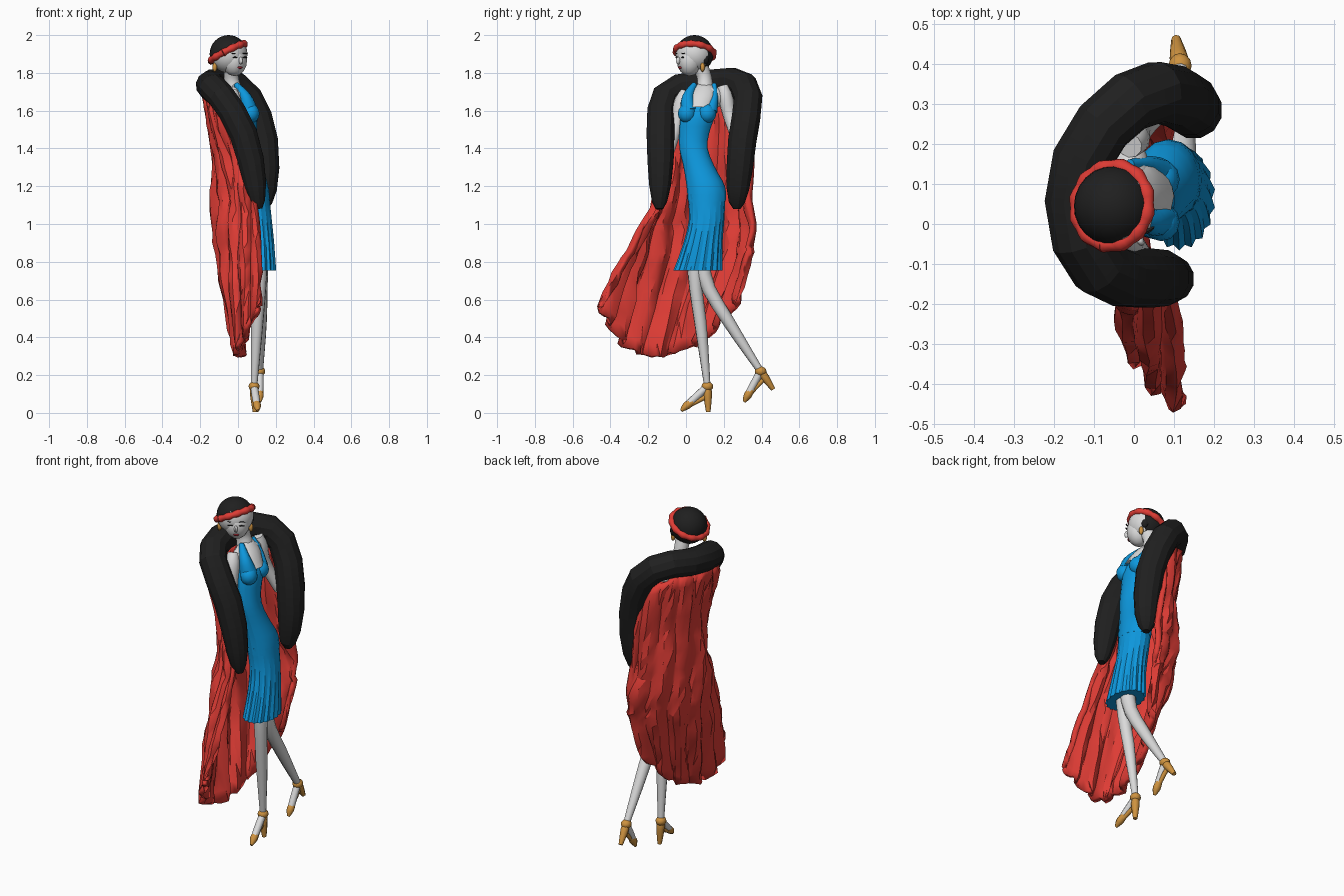
import bpy, bmesh, math, random
from mathutils import Vector, Matrix, noise

random.seed(4)
cube = bpy.data.objects.get("Cube")
if cube:
    bpy.data.objects.remove(cube, do_unlink=True)


def material(name, r, g, b):
    m = bpy.data.materials.new(name)
    m.use_nodes = True
    m.diffuse_color = (r, g, b, 1)
    m.node_tree.nodes["Principled BSDF"].inputs["Base Color"].default_value = (r, g, b, 1)
    return m


RED = material("coat red", .73, .045, .035)
BLACK = material("fur black", .014, .014, .014)
BLUE = material("dress blue", .004, .31, .72)
SKIN = material("pale skin", .7, .7, .7)
GOLD = material("gold", .62, .29, .05)
LIPS = material("lip red", .3, .02, .03)


def finish(name, bm, *mats, angle=50):
    bmesh.ops.recalc_face_normals(bm, faces=bm.faces)
    me = bpy.data.meshes.new(name)
    bm.to_mesh(me)
    bm.free()
    ob = bpy.data.objects.new(name, me)
    bpy.context.collection.objects.link(ob)
    for m in mats:
        me.materials.append(m)
    if angle:
        bpy.ops.object.select_all(action='DESELECT')
        ob.select_set(True)
        bpy.context.view_layer.objects.active = ob
        bpy.ops.object.shade_smooth_by_angle(angle=math.radians(angle))
    return ob


def spline(pts, t):
    """Smooth curve through the points, t from 0 to 1."""
    n = len(pts) - 1
    i = min(int(t * n), n - 1)
    f = t * n - i
    a, b, c, d = (Vector(pts[max(0, min(n, k))]) for k in range(i - 1, i + 3))
    return .5 * (2 * b + (c - a) * f + (2 * a - 5 * b + 4 * c - d) * f ** 2
                 + (3 * b - a - 3 * c + d) * f ** 3)


def bridge(bm, rings):
    rings = [[bm.verts.new(p) for p in r] for r in rings]
    n = len(rings[0])
    for r, s in zip(rings, rings[1:]):
        for i in range(n):
            bm.faces.new((r[i], r[(i + 1) % n], s[(i + 1) % n], s[i]))
    bm.faces.new(rings[0])
    bm.faces.new(rings[-1])


def tube(name, pts, mat, steps=8, sides=10, angle=50):
    """Round limb along points given as x, y, z, radius."""
    samples = [spline(pts, k / steps) for k in range(steps + 1)]
    rings, last, side = [], None, None
    for k, s in enumerate(samples):
        d = (samples[min(k + 1, steps)].xyz - samples[max(k - 1, 0)].xyz).normalized()
        side = last.rotation_difference(d) @ side if last else d.orthogonal().normalized()
        last = d
        rings.append([s.xyz + s.w * (Matrix.Rotation(math.tau * i / sides, 3, d) @ side)
                      for i in range(sides)])
    bm = bmesh.new()
    bridge(bm, rings)
    return finish(name, bm, mat, angle=angle)


def body(name, rows, mat, steps, sides, pleat=0, angle=50):
    """Upright loft through rows of x, y, z, x radius, y radius."""
    rings = []
    for k in range(steps + 1):
        t = k / steps
        x, y, z, rx, ry = [spline([(r[c], 0) for r in rows], t)[0] for c in range(5)]
        ring = []
        for i in range(sides):
            a = math.tau * i / sides
            f = 1 + pleat * t * (i % 2 - .5)
            ring.append((x + rx * f * math.cos(a), y + ry * f * math.sin(a), z))
        rings.append(ring)
    bm = bmesh.new()
    bridge(bm, rings)
    return finish(name, bm, mat, angle=angle)


def ball(name, pos, size, mat, turn=Matrix(), seg=12, more=None):
    bm = bmesh.new()
    bmesh.ops.create_uvsphere(bm, u_segments=seg, v_segments=seg * 2 // 3, radius=1)
    bm.transform(Matrix.Translation(pos) @ turn @ Matrix.Diagonal((*size, 1)))
    if more:
        for f in bm.faces:
            f.material_index = more(f.calc_center_median())
    return finish(name, bm, mat, *([SKIN] if more else []))


# Fur collar wrapped behind the shoulders and hanging down both sides
tube("fur_collar", [(.11, -.14, 1.08, .02), (.1, -.14, 1.14, .048), (.08, -.135, 1.28, .068),
                    (.035, -.135, 1.46, .076), (-.04, -.13, 1.61, .075), (-.11, -.085, 1.7, .075),
                    (-.147, .03, 1.73, .076), (-.13, .16, 1.745, .076), (-.06, .265, 1.75, .076),
                    (.03, .325, 1.7, .077), (.1, .32, 1.58, .078), (.14, .295, 1.42, .077),
                    (.15, .28, 1.24, .068), (.14, .27, 1.13, .05), (.14, .27, 1.08, .02)],
     BLACK, steps=18, sides=12, angle=20)

# Coat: a crumpled sheet open at the front, trailing to one side
coat_rows = [
    [(-.05, -.13, 1.58), (-.14, -.08, 1.66), (-.165, .08, 1.68), (-.1, .25, 1.68), (.05, .33, 1.6)],
    [(.03, -.11, 1.36), (-.07, -.08, 1.36), (-.125, .06, 1.36), (-.07, .26, 1.36), (.09, .335, 1.36)],
    [(.09, -.15, 1.12), (-.01, -.13, 1.12), (-.11, .03, 1.12), (-.06, .26, 1.12), (.12, .345, 1.12)],
    [(.11, -.27, .9), (.0, -.22, .9), (-.105, .0, .9), (-.04, .25, .9), (.14, .365, .92)],
    [(.12, -.37, .74), (.01, -.29, .68), (-.055, -.07, .62), (-.01, .19, .7), (.14, .33, .8)],
    [(.115, -.45, .56), (.02, -.35, .38), (.005, -.15, .3), (.04, .09, .39), (.11, .27, .6)]]
bm = bmesh.new()
NU, NV = 40, 20
grid = []
for j in range(NV + 1):
    v = j / NV
    line = []
    for i in range(NU + 1):
        u = i / NU
        p = spline([spline(r, u) for r in coat_rows], v)
        out = Vector((p.x - .1, p.y - .08 + .2 * v * v, 0)).normalized()
        fold = (.006 + .016 * v) * math.sin(u * 50 + 1.5 * math.sin(v * 6))
        lump = .024 * noise.noise(Vector((u * 7, v * 7, 2)))
        p += out * (fold + lump + random.uniform(-.006, .006))
        p.z += random.uniform(-.01, .01)
        line.append(bm.verts.new(p))
    grid.append(line)
for a, b in zip(grid, grid[1:]):
    for i in range(NU):
        bm.faces.new((a[i], b[i], b[i + 1]))
        bm.faces.new((a[i], b[i + 1], a[i + 1]))
coat = finish("coat", bm, RED, angle=25)
solid = coat.modifiers.new("thickness", 'SOLIDIFY')
solid.thickness = .032
solid.offset = 0

# Dress: fitted bodice and pleated skirt
body("dress_bodice", [(.012, .08, 1.65, .05, .085), (.03, .065, 1.58, .07, .092),
                      (.04, .045, 1.49, .06, .08), (.05, .04, 1.4, .058, .075),
                      (.065, .07, 1.3, .066, .083), (.08, .105, 1.2, .08, .102),
                      (.09, .11, 1.12, .08, .1)], BLUE, 14, 16, angle=25)
body("dress_skirt", [(.085, .108, 1.16, .08, .1), (.1, .11, 1.03, .078, .092),
                     (.11, .09, .9, .08, .1), (.113, .064, .755, .086, .124)],
     BLUE, 6, 36, pleat=.1, angle=15)
for side, y in (("right", .005), ("left", .112)):
    ball(f"bust_{side}", (.068, y, 1.585), (.046, .048, .05), BLUE)
tube("strap_right", [(.058, .015, 1.6, .048), (.04, .01, 1.67, .032), (-.01, .045, 1.74, .014)], BLUE)
tube("strap_left", [(.06, .13, 1.6, .038), (.033, .15, 1.67, .02), (-.01, .15, 1.74, .012)], BLUE)

# Shoulders, neck and arms
ball("shoulders", (-.01, .1, 1.67), (.055, .12, .065), SKIN)
body("chest", [(-.02, .1, 1.74, .03, .04), (.015, .09, 1.69, .045, .07),
               (.04, .07, 1.62, .06, .075)], SKIN, 5, 12)
tube("neck", [(-.035, .075, 1.84, .042), (-.035, .098, 1.77, .04), (-.02, .1, 1.69, .05)], SKIN)
tube("arm_left", [(-.01, .195, 1.73, .03), (0, .21, 1.67, .04), (.01, .235, 1.56, .035),
                  (.07, .29, 1.4, .03)], SKIN)
tube("arm_right", [(-.03, -.0, 1.7, .03), (-.02, -.025, 1.64, .042), (-.01, -.05, 1.53, .037),
                   (.03, -.1, 1.36, .03)], SKIN)

# Head: black cap above the band, pale face below it in front
HEAD = Vector((-.05, .045, 1.9))
FACE = Vector((.5, -.86, 0))
UP = Vector((-.45, .1, .89)).normalized()
SIDE = Vector((0, 0, 1)).cross(FACE)
look = Matrix((FACE, SIDE, (0, 0, 1))).transposed().to_4x4()


def bare(p):
    return int((p - HEAD).dot(UP) < .02 and (p - HEAD).dot(FACE) > -.02)


ball("head_and_cap", HEAD, (.1, .1, .1), BLACK, seg=24, more=bare)
ball("face", HEAD + FACE * .032 + Vector((.015, 0, -.035)), (.066, .068, .082), SKIN, look)

# Padded head band with slight bulges
turn = UP.to_track_quat('Z', 'Y')
band = []
for i in range(25):
    a = math.tau * i / 24
    p = HEAD + UP * .01 + turn @ Vector((.099 * math.cos(a), .099 * math.sin(a), 0))
    band.append((*p, .0185 + .0025 * (-1) ** i))
tube("head_band", band, RED, steps=48, sides=8)


def on_face(s, h, d):
    return HEAD + FACE * d + SIDE * s + Vector((.015, 0, h))


ball("nose", on_face(0, -.035, .1), (.016, .01, .02), SKIN, look, 8)
ball("lips", on_face(0, -.072, .09), (.006, .016, .007), LIPS, look, 8)
for s, word in ((1, "left"), (-1, "right")):
    ball(f"eye_{word}", on_face(s * .031, -.018, .091), (.004, .016, .004), BLACK, look, 8)
    ball(f"brow_{word}", on_face(s * .033, .003, .088), (.004, .018, .003), BLACK, look, 8)
    ball(f"side_curl_{word}", HEAD + SIDE * s * .084 - FACE * .02 + Vector((0, 0, -.025)),
         (.022, .016, .03), BLACK, look, 8)
    ball(f"earring_{word}", HEAD + SIDE * s * .085 + Vector((0, 0, -.07)),
         (.013, .013, .025), GOLD, look, 8)

# Legs and heeled shoes: hip, knee, calf, ankle, then heel and toe ends
legs = {
    "right": [(.11, .05, .85, .05), (.115, .05, .68, .036), (.1, .08, .45, .032), (.085, .113, .14, .017)],
    "left": [(.11, .08, .85, .05), (.12, .11, .68, .038), (.12, .24, .46, .032), (.115, .395, .22, .018)]}
ends = {"right": ((.09, .118, .005), (.105, -.025, .012)), "left": ((.105, .462, .125), (.115, .308, .058))}
for word, path in legs.items():
    tube(f"leg_{word}", path, SKIN)
    ankle = Vector(path[-1][:3])
    heel, toe = map(Vector, ends[word])
    ball(f"ankle_strap_{word}", ankle, (.029, .031, .026), GOLD)
    back = ankle.lerp(heel, .3)
    tube(f"heel_{word}", [(*ankle, .018), (*back, .023), (*heel, .012)], GOLD, sides=8)
    mid = ankle.lerp(toe, .55)
    tube(f"foot_{word}", [(*ankle, .02), (*mid, .02), (*ankle.lerp(toe, .85), .016)], SKIN, sides=8)
    tube(f"shoe_{word}", [(*(mid - Vector((0, 0, .008))), .018),
                          (*ankle.lerp(toe, .8), .021), (*toe, .008)], GOLD, sides=8)
    tube(f"sole_{word}", [(*(back - Vector((0, 0, .01))), .012),
                          (*(mid - Vector((0, 0, .02))), .012), (*toe, .008)], GOLD, sides=8)
